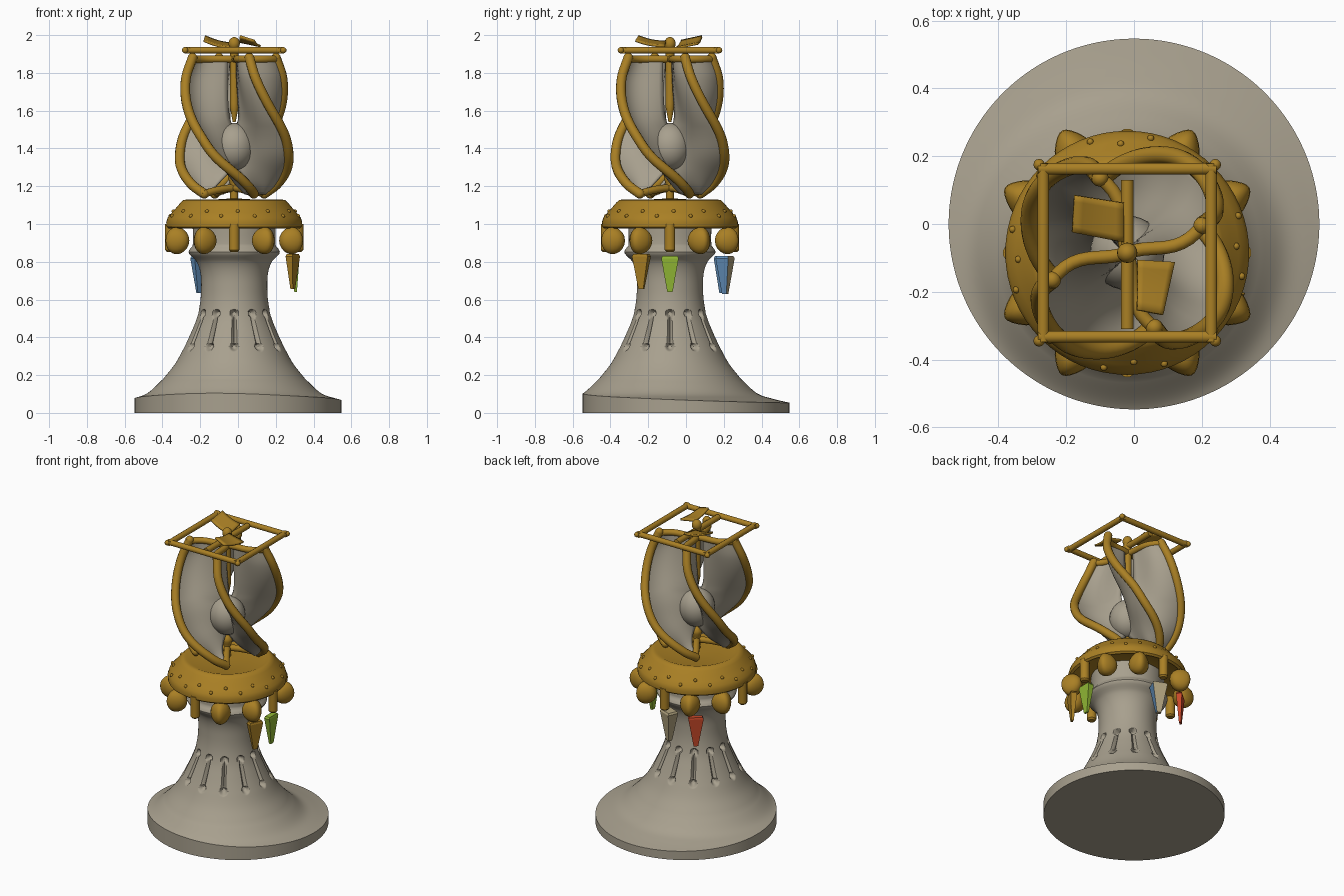
import bpy, bmesh, math
from mathutils import Vector, Matrix

if "Cube" in bpy.data.objects:
    bpy.data.objects.remove(bpy.data.objects["Cube"])

CX, CY = -0.02, -0.085          # axis of column, collar and sails
pi = math.pi

def mat(name, c):
    m = bpy.data.materials.new(name)
    m.diffuse_color = (*c, 1)
    m.use_nodes = True
    m.node_tree.nodes["Principled BSDF"].inputs["Base Color"].default_value = m.diffuse_color
    return m

GOLD = mat("gold", (0.40, 0.215, 0.018))
STONE = mat("stone", (0.39, 0.35, 0.27))
GREEN = mat("green", (0.28, 0.47, 0.035))
BLUE = mat("blue", (0.12, 0.27, 0.48))
RED = mat("red", (0.58, 0.065, 0.022))
SAND = mat("sand", (0.46, 0.38, 0.22))

def interp(tab, x):
    """Smooth interpolation through (x, y) pairs sorted by x."""
    n = len(tab)
    i = max(0, min(n - 2, sum(1 for p in tab if p[0] <= x) - 1))
    (x0, y0), (x1, y1) = tab[i], tab[i + 1]
    slope = lambda k: ((tab[min(k + 1, n - 1)][1] - tab[max(k - 1, 0)][1]) /
                       (tab[min(k + 1, n - 1)][0] - tab[max(k - 1, 0)][0]))
    h = x1 - x0
    t = min(1, max(0, (x - x0) / h))
    return ((2*t**3 - 3*t*t + 1) * y0 + (t**3 - 2*t*t + t) * h * slope(i)
            + (3*t*t - 2*t**3) * y1 + (t**3 - t*t) * h * slope(i + 1))

def polar(r, a, z):
    return Vector((CX + r * math.cos(a), CY + r * math.sin(a), z))

def finish(name, bm, mats, smooth=True):
    bmesh.ops.recalc_face_normals(bm, faces=bm.faces)
    me = bpy.data.meshes.new(name)
    bm.to_mesh(me)
    bm.free()
    for m in mats:
        me.materials.append(m)
    ob = bpy.data.objects.new(name, me)
    bpy.context.collection.objects.link(ob)
    bpy.context.view_layer.objects.active = ob
    ob.select_set(True)
    if smooth:
        bpy.ops.object.shade_smooth_by_angle(angle=math.radians(40))
    ob.select_set(False)
    return ob

def loft(name, rings, m, closed=True, caps=True):
    bm = bmesh.new()
    vs = [[bm.verts.new(p) for p in ring] for ring in rings]
    n = len(vs[0])
    for a, b in zip(vs, vs[1:]):
        for j in range(n if closed else n - 1):
            k = (j + 1) % n
            bm.faces.new((a[j], a[k], b[k], b[j]))
    if caps:
        bm.faces.new(vs[0])
        bm.faces.new(vs[-1])
    return finish(name, bm, [m])

def tube(name, pts, rad, m=GOLD, sides=12):
    pts = [Vector(p) for p in pts]
    rings, nrm = [], None
    for i, p in enumerate(pts):
        t = (pts[min(i + 1, len(pts) - 1)] - pts[max(i - 1, 0)]).normalized()
        if nrm is None:
            nrm = t.orthogonal()
        nrm = (nrm - t * nrm.dot(t)).normalized()
        b = t.cross(nrm)
        r = rad(i / (len(pts) - 1)) if callable(rad) else rad
        rings.append([p + (nrm * math.cos(2*pi*j/sides) + b * math.sin(2*pi*j/sides)) * r
                      for j in range(sides)])
    return loft(name, rings, m)

def ball(name, loc, scale, ang=0, m=GOLD, seg=20, taper=0):
    bm = bmesh.new()
    bmesh.ops.create_uvsphere(bm, u_segments=seg, v_segments=seg // 2, radius=1)
    for v in bm.verts:
        v.co.y *= 1 - taper * v.co.x
    bm.transform(Matrix.Translation(loc) @ Matrix.Rotation(ang, 4, 'Z') @ Matrix.Diagonal((*scale, 1)))
    return finish(name, bm, [m])

# Stone foot and column: a lathe trimmed to a round foot centred on the origin, with carved slots
PROFILE = [(.18, .376), (.26, .313), (.34, .269), (.42, .231), (.5, .199), (.58, .181), (.66, .175),
           (.74, .179), (.8, .199), (.835, .232), (.85, .242), (.87, .233), (.885, .22), (1.0, .22)]
FLARE = [(.376, .18), (.46, .104), (.54, .076), (.64, .052)]
SEG = 312
def rim(a):
    d = CX * math.cos(a) + CY * math.sin(a)
    return -d + math.sqrt(d*d - CX*CX - CY*CY + .547**2)
def carve(a, z, r):
    step = pi / 6
    s = abs((a + step / 2) % step - step / 2) * r
    dots = max(1 - math.hypot(s, z - c) / .024 for c in (.35, .525))
    bar = 1 - s / .013 if .37 < z < .51 else 0
    return .03 * min(1, max(0, 1.8 * dots, .8 * bar))
angs = [2 * pi * j / SEG for j in range(SEG)]
rings = [[polar(rim(a), a, 0) for a in angs]]
for i in range(12):
    t = 1 - i / 12
    ring = []
    for a in angs:
        r = .376 + (rim(a) - .376) * t
        ring.append(polar(r, a, interp(FLARE, r)))
    rings.append(ring)
zs = ([.18 + .015 * i for i in range(8)] + [.30 + .004 * i for i in range(70)]
      + [.58 + .0105 * i for i in range(41)])
for z in zs:
    r = interp(PROFILE, z)
    rings.append([polar(r - carve(a, z, r), a, z) for a in angs])
loft("foot_and_column", rings, STONE)

# Gold collar with studs
COLLAR = [(.21, 1.0), (.33, .985), (.345, .975), (.358, .985), (.36, 1.01), (.352, 1.035), (.33, 1.06),
          (.308, 1.085), (.285, 1.112), (.27, 1.126), (.25, 1.13), (.23, 1.122), (.02, 1.135)]
loft("collar", [[polar(r, 2*pi*j/64, z) for j in range(64)] for r, z in COLLAR], GOLD)
for i in range(24):
    r, z = ((.322, 1.067), (.345, 1.042))[i % 2]
    ball("collar_stud", polar(r, 2*pi*i/24 + .06, z), (.011, .011, .011), seg=10)

# Bulbs and tabs hanging round the collar
for q in range(4):
    for d in (28, 62):
        a = q * pi / 2 + math.radians(d)
        ball("bulb", polar(.345, a, .912), (.064, .058, .072), a, taper=.4)
    a = q * pi / 2
    tube("tab", [polar(.338, a, z) for z in (.853, .863, .88, .94, 1.0)],
         lambda t: .02 if t == 0 else .029)

# Flat tapering pendants; the second colour is set by face direction
def pendant(name, deg, r, z0, z1, mats, rule=None, thick=.032, turn=0):
    a = math.radians(deg)
    f = a + math.radians(turn)
    out, side = Vector((math.cos(f), math.sin(f), 0)), Vector((-math.sin(f), math.cos(f), 0))
    bm = bmesh.new()
    levels = []
    for z, w, t in ((z0, .014, thick * .35), (z1 - .012, .046, thick), (z1, .04, thick * .85)):
        c = polar(r, a, z)
        levels.append([bm.verts.new(c + out*t*i + side*w*j)
                       for i, j in ((1, 1), (-1, 1), (-1, -1), (1, -1))])
    for lo, hi in zip(levels, levels[1:]):
        for j in range(4):
            bm.faces.new((lo[j], lo[(j+1) % 4], hi[(j+1) % 4], hi[j]))
    bm.faces.new(levels[0])
    bm.faces.new(levels[-1])
    bmesh.ops.recalc_face_normals(bm, faces=bm.faces)
    if rule:
        for f in bm.faces:
            f.material_index = int(rule(f.normal))
    finish(name, bm, mats, smooth=False)

pendant("gold_pendant", -26, .345, .655, .84, [GOLD], thick=.02)
pendant("green_pendant", 0, .325, .64, .83, [GREEN], thick=.02)
pendant("sand_pendant", 90, .292, .63, .83, [SAND, BLUE], lambda n: n.x > .6 or n.y < -.3, .036, -22)
pendant("red_pendant", 124, .332, .635, .83, [RED, BLUE], lambda n: n.y < -.1, .018, 6)

# Four twisted sails, each edged with a gold rib and spokes
ANGLE = [(1.16, 303), (1.21, 286), (1.34, 254), (1.47, 236), (1.63, 216), (1.77, 204), (1.88, 200)]
RADIUS = [(1.16, .19), (1.21, .235), (1.34, .3), (1.47, .322), (1.63, .309), (1.77, .28), (1.88, .235)]
INNER = [(1.16, .15), (1.24, .06), (1.3, .01), (1.5, .005), (1.54, .03), (1.6, .04), (1.88, .04)]
heights = [1.16 + .72 * i / 48 for i in range(49)]
for q in range(4):
    rot = q * pi / 2
    ang = lambda z: math.radians(interp(ANGLE, z)) + rot
    bend = lambda t: -math.radians(12) * math.sin(pi * t)
    rib = [polar(interp(RADIUS, z), ang(z), z) for z in heights]
    tube("sail_rib", rib, .026)
    sail = []
    for z in heights:
        r0, r1 = max(.003, interp(INNER, z)), interp(RADIUS, z)
        sail.append([polar(r0 + (r1 - r0) * k / 10, ang(z) + bend(k / 10), z) for k in range(11)])
    ob = loft("sail", sail, STONE, closed=False, caps=False)
    mod = ob.modifiers.new("thickness", 'SOLIDIFY')
    mod.thickness, mod.offset = .012, 0
    tube("top_spoke", [polar(.235 * k / 10, ang(1.88) + bend(k / 10), 1.873) for k in range(11)], .02)
    tube("bottom_spoke", [polar(.19 * k / 10, ang(1.16), 1.16 + .03 * math.cos(pi * k / 20))
                          for k in range(11)], .02)
    for z in (1.16, 1.88):
        ball("rib_end", polar(interp(RADIUS, z), ang(z), z), (.026, .026, .026), seg=12)

# Stone dome between the sails, and the gold spindles
ball("dome", (CX, CY, 1.41), (.11, .11, .125), m=STONE, seg=32)
tube("lower_spindle", [(CX, CY, 1.12 + .17 * i / 10) for i in range(11)],
     lambda t: .022 + .012 * math.exp(-((t - .75) / .15) ** 2) - .016 * max(0, t - .85) / .15)
tube("upper_spindle", [(CX, CY, 1.54 + .4 * i / 20) for i in range(21)],
     lambda t: .008 + .016 * min(1, t * 5))

# Square frame, cross bar and knob on top
H, Z = .248, 1.92
for q in range(4):
    M = Matrix.Translation((CX, CY, Z)) @ Matrix.Rotation(q * pi / 2, 4, 'Z')
    tube("frame_bar", [M @ Vector((-H - .015, H, 0)), M @ Vector((H + .015, H, 0))], .018)
    ball("frame_corner", M @ Vector((H + .012, H + .012, 0)), (.017, .017, .017), seg=12)
tube("cross_bar", [(CX, CY - .225 + .44 * i / 12, 1.92) for i in range(13)], .019)
ball("knob", (CX, CY, 1.955), (.03, .03, .035))

# Two curved vanes leaning up away from the knob
def vane(corners, name):
    a, b, c, d = [Vector(p) for p in corners]
    rows = []
    for i in range(7):
        u = i / 6
        p, s = a.lerp(b, u), d.lerp(c, u)
        rows.append([p.lerp(s, k / 6) - Vector((0, 0, .008 * math.sin(pi * k / 6))) for k in range(7)])
    ob = loft(name, rows, GOLD, closed=False, caps=False)
    mod = ob.modifiers.new("thickness", 'SOLIDIFY')
    mod.thickness, mod.offset = .012, 0
vane([(-.03, -.053, 1.932), (-.03, .062, 1.955), (-.175, .085, 1.994), (-.182, -.024, 1.97)], "vane_left")
vane([(.01, -.106, 1.965), (.12, -.112, 1.942), (.085, -.268, 1.97), (.01, -.253, 1.994)], "vane_right")
